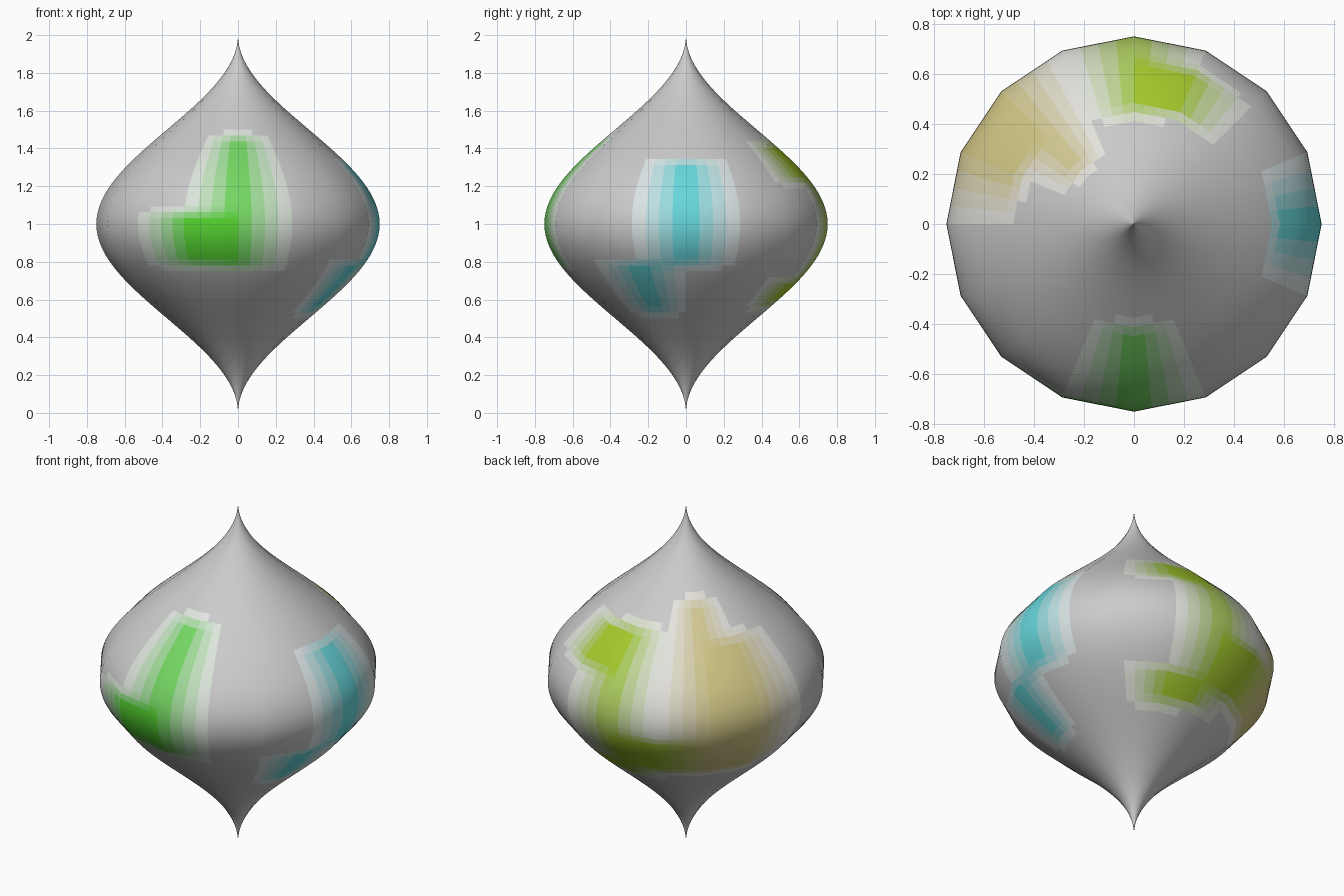
import bpy, bmesh
from math import cos, sin, pi, floor
from mathutils import Vector

if "Cube" in bpy.data.objects:
    bpy.data.objects.remove(bpy.data.objects["Cube"])

SIDES, SUB, RINGS = 16, 4, 64
GREY = Vector((0.8, 0.8, 0.8))
GREEN = Vector((0.09, 0.66, 0.03))
CYAN = Vector((0.04, 0.66, 0.70))
OLIVE = Vector((0.38, 0.60, 0.025))
SAND = Vector((0.63, 0.56, 0.23))

# Painted strips: (corner number counted from +x, lower z, upper z, colour)
STRIPS = [
    (12, 0.77, 1.46, GREEN), (11, 0.78, 1.06, GREEN),
    (0, 0.78, 1.33, CYAN), (15, 0.53, 0.80, CYAN),
    (4, 0.58, 1.44, OLIVE), (3, 1.22, 1.42, OLIVE),
    (3, 0.56, 0.70, OLIVE), (5, 0.66, 0.93, OLIVE),
    (6, 0.66, 1.56, SAND), (7, 0.66, 1.40, SAND),
]


def radius(z):
    return 0.75 * (1 + cos(pi * (z - 1))) / 2


def around(u):
    """Point on the unit polygon at u corners round from +x."""
    k = floor(u)
    a, b = 2 * pi * k / SIDES, 2 * pi * (k + 1) / SIDES
    return Vector((cos(a), sin(a), 0)).lerp(Vector((cos(b), sin(b), 0)), u - k)


def corner_colour(k, z):
    for strip, low, high, colour in STRIPS:
        if strip == k % SIDES:
            w = min((z - low) / 0.06 + 0.5, (high - z) / 0.06 + 0.5, 1)
            if w > 0:
                return GREY.lerp(colour, w)
    return GREY


# Spindle body: a bell-curve profile turned on a 16-sided plan
bm = bmesh.new()
n = SIDES * SUB
poles = [bm.verts.new((0, 0, z)) for z in (0, 2)]
rings = [[poles[0]] * n]
for j in range(1, RINGS):
    z = 2 * j / RINGS
    rings.append([bm.verts.new(around(i / SUB) * radius(z) + Vector((0, 0, z)))
                  for i in range(n)])
rings.append([poles[1]] * n)

mesh = bpy.data.meshes.new("spindle_body")
slots = {}


def slot(colour):
    """Material slot for a colour; the first slot stays plain grey."""
    key = tuple(round(c, 2) for c in colour)
    if key not in slots:
        mat = bpy.data.materials.new("paint_%d" % len(slots))
        mat.diffuse_color = (*colour, 1)
        mat.use_nodes = True
        mat.node_tree.nodes["Principled BSDF"].inputs["Base Color"].default_value = mat.diffuse_color
        mesh.materials.append(mat)
        slots[key] = len(slots)
    return slots[key]


slot(GREY)
for j in range(RINGS):
    z = (2 * j + 1) / RINGS
    for i in range(n):
        m = (i + 1) % n
        loop = [rings[j][i], rings[j][m], rings[j + 1][m], rings[j + 1][i]]
        face = bm.faces.new(list(dict.fromkeys(loop)))
        face.smooth = True
        # Paint fades from one corner of the plan to the next
        u = (i + 0.5) / SUB
        k = floor(u)
        face.material_index = slot(corner_colour(k, z).lerp(corner_colour(k + 1, z), u - k))
bm.to_mesh(mesh)
bm.free()

# Normals that stay smooth across the flat sides
normals = [(0, 0, -1), (0, 0, 1)]
for j in range(1, RINGS):
    slope = 0.375 * pi * sin(pi * (2 * j / RINGS - 1))
    normals += [(around(i / SUB).normalized() + Vector((0, 0, slope))).normalized()
                for i in range(n)]
mesh.normals_split_custom_set_from_vertices(normals)

body = bpy.data.objects.new("spindle_body", mesh)
bpy.context.collection.objects.link(body)
